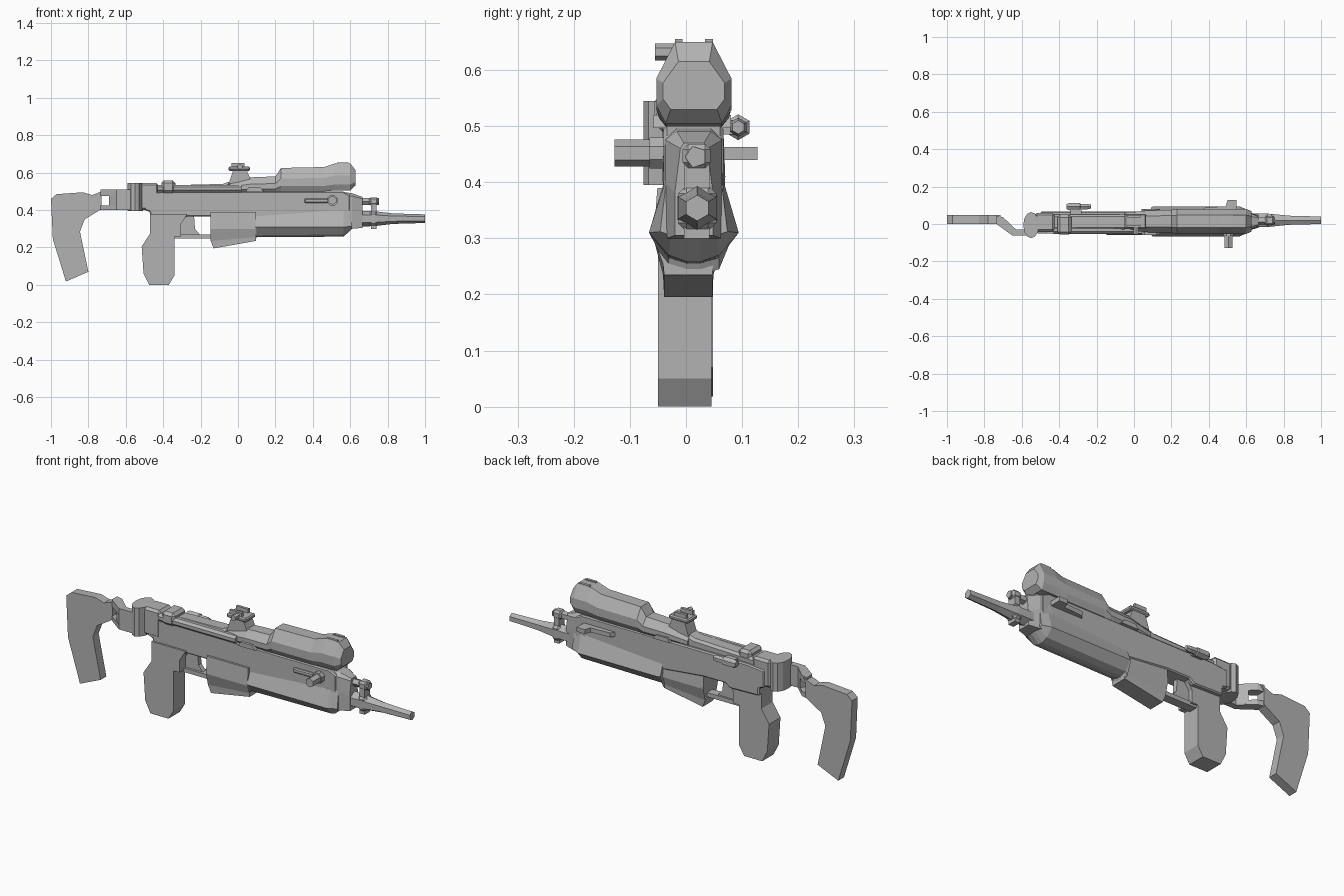
import bpy, bmesh, math
from mathutils import Vector

grey = bpy.data.materials.new("gunmetal_grey")
grey.diffuse_color = (0.45, 0.45, 0.45, 1)
CY = 0.014  # centre line of the receiver


def finish(name, bm, bevel=0):
    bmesh.ops.recalc_face_normals(bm, faces=bm.faces)
    me = bpy.data.meshes.new(name)
    bm.to_mesh(me)
    bm.free()
    me.materials.append(grey)
    ob = bpy.data.objects.new(name, me)
    bpy.context.collection.objects.link(ob)
    if bevel:
        m = ob.modifiers.new("chamfer", 'BEVEL')
        m.width, m.segments, m.limit_method = bevel, 1, 'ANGLE'
        m.angle_limit = math.radians(50)
    return ob


def loft(name, rings, bevel=0):
    """Skin a list of equal-length point rings and cap both ends."""
    bm = bmesh.new()
    vs = [[bm.verts.new(p) for p in r] for r in rings]
    n = len(vs[0])
    for a, b in zip(vs, vs[1:]):
        for i in range(n):
            j = (i + 1) % n
            bm.faces.new((a[i], a[j], b[j], b[i]))
    bm.faces.new(vs[0])
    bm.faces.new(vs[-1])
    return finish(name, bm, bevel)


def side_prism(name, prof, y0, y1, bevel=0):
    return loft(name, [[(x, y, z) for x, z in prof] for y in (y0, y1)], bevel)


def plan_prism(name, prof, z0, z1, bevel=0):
    return loft(name, [[(x, y, z) for x, y in prof] for z in (z0, z1)], bevel)


def box(name, x0, x1, y0, y1, z0, z1, bevel=0):
    return side_prism(name, [(x0, z0), (x1, z0), (x1, z1), (x0, z1)], y0, y1, bevel)


def tube(name, axis, stations, u, v, n=6):
    """Faceted rod along x or y; stations are (position, radius)."""
    rings = []
    for t, r in stations:
        ring = []
        for i in range(n):
            a = 2 * math.pi * (i + 0.5) / n
            p, q = u + r * math.cos(a), v + r * math.sin(a)
            ring.append((t, p, q) if axis == 'x' else (p, t, q))
        rings.append(ring)
    return loft(name, rings)


def mirrored(x, half):
    """Full ring at x from half-section (half width, z), mirrored at CY."""
    return [(x, CY + w, z) for w, z in half] + [(x, CY - w, z) for w, z in reversed(half)]


# Shoulder stock
side_prism("stock", [(-1, .46), (-.97, .485), (-.83, .495), (-.78, .48), (-.715, .505),
                     (-.73, .48), (-.73, .405), (-.82, .35), (-.845, .285), (-.80, .07),
                     (-.92, .018), (-.99, .245)], 0, .048)

# Cranked stock arms and folding hinge
crank = [(-.735, .045), (-.70, .036), (-.63, -.03), (-.57, -.03), (-.57, -.062),
         (-.65, -.062), (-.735, 0)]
plan_prism("stock_arm_top", crank, .475, .51)
plan_prism("stock_arm_bottom", crank, .40, .425)
plan_prism("stock_arm_joint", [(-.67, .008), (-.63, -.03), (-.57, -.03), (-.57, -.062),
                               (-.65, -.062), (-.69, -.025)], .405, .505)
plan_prism("hinge", [(-.55 + .042 * math.cos(i * math.pi / 6),
                      -.006 + .07 * math.sin(i * math.pi / 6)) for i in range(12)], .395, .545)
box("hinge_block", -.53, -.425, -.042, .06, .40, .545, .012)

# Receiver body
side_prism("receiver", [(-.50, .49), (-.50, .40), (-.47, .39), (-.47, .35), (-.30, .345),
                        (-.275, .365), (-.145, .365), (.09, .34), (.58, .34),
                        (.60, .36), (.60, .48), (.56, .50), (-.40, .50)],
           -.04, .067, .006)

# Pistol grip
side_prism("grip", [(-.47, .38), (-.47, .275), (-.515, .205), (-.505, .06), (-.475, 0),
                    (-.37, 0), (-.34, .05), (-.34, .26), (-.305, .26), (-.305, .325),
                    (-.27, .38)], -.05, .045)

# Trigger and guard
side_prism("trigger", [(-.305, .37), (-.305, .26), (-.25, .265), (-.205, .27), (-.23, .30),
                       (-.235, .37)], .0, .025)
box("trigger_guard", -.34, -.14, -.012, .035, .248, .27)

# Magazine housing: narrow base widening upward
mag = []
for zs, w in (((.195, .235), .043), ((.235, .255), .045), ((.30, .30), .062), ((.39, .39), .055)):
    xa = -.13 if zs[0] < .2 else -.146
    mag.append([(xa, CY - .01 - w, zs[0]), (.095, CY - .01 - w, zs[1]),
                (.095, CY - .01 + w, zs[1]), (xa, CY - .01 + w, zs[0])])
loft("magazine_housing", mag)

# Handguard with keel-shaped underside
loft("handguard", [
    mirrored(.09, [(.05, .37), (.072, .31), (.045, .245), (.012, .235)]),
    mirrored(.10, [(.052, .372), (.08, .31), (.045, .265), (.012, .255)]),
    mirrored(.565, [(.052, .405), (.08, .31), (.045, .27), (.012, .258)]),
    mirrored(.61, [(.048, .41), (.06, .312), (.04, .305), (.012, .30)])])

# Front block
loft("nose_block", [
    mirrored(.54, [(.03, .50), (.053, .485), (.056, .41), (.05, .31)]),
    mirrored(.61, [(.03, .49), (.05, .475), (.05, .40), (.048, .30)]),
    mirrored(.665, [(.018, .47), (.024, .46), (.034, .38), (.034, .305)])])

# Top cover
cover = []
for x, top, w, base in ((-.05, .55, .045, .49), (.07, .575, .058, .495), (.20, .58, .062, .495),
                        (.23, .625, .066, .50), (.46, .63, .067, .50), (.52, .65, .067, .505),
                        (.60, .65, .067, .505), (.627, .615, .055, .53)):
    h = top - base
    cover.append(mirrored(x, [(w * .5, top), (w, base + h * .55), (w, base + h * .22), (w * .75, base)]))
loft("top_cover", cover)

# Rear top rail, tube and collar
side_prism("top_rail", [(-.45, .48), (-.04, .48), (-.04, .555), (-.08, .54), (-.45, .53)],
           -.03, .052, .012)
tube("side_tube", 'x', [(-.43, .022), (.02, .022)], -.032, .515, 8)
box("tube_collar", -.41, -.335, -.056, .05, .49, .558, .014)
side_prism("ejection_hump", [(.04, .497), (.055, .52), (.12, .52), (.14, .497)], -.058, .08)

# Rear sight
side_prism("rear_sight_base", [(-.05, .54), (.07, .56), (.045, .615), (-.025, .615)],
           CY - .035, CY + .035)
box("rear_sight_plate", -.05, .065, CY - .04, CY + .04, .61, .632, .006)
for s in (-1, 1):
    y = CY + s * .027
    box("rear_sight_ear", -.035, .035, y - .007, y + .007, .625, .652)
    box("front_sight_ear", .53, .59, y - .007, y + .007, .64, .655)
tube("sight_knob", 'y', [(-.055, .015), (-.02, .015)], .01, .632)

# Cocking lever on the front side
box("lever_plate", .355, .50, -.052, -.03, .438, .462, .005)
tube("cocking_handle", 'y', [(-.127, .024), (-.03, .024)], .505, .452)
tube("handle_boss", 'y', [(-.065, .03), (-.03, .03)], .505, .452, 8)

# Matching catch on the back side
plan_prism("rear_side_catch", [(.36, .06), (.38, .088), (.49, .095), (.50, .127), (.548, .127),
                               (.548, .06)], .44, .463)
# Forward plunger on the back side
tube("plunger", 'x', [(-.36, .016), (-.345, .023), (-.29, .023), (-.285, .017), (-.25, .017), (-.23, .012)],
     .093, .498)
box("plunger_mount", -.34, -.28, .05, .09, .485, .51)

# Barrel, gas tube and front bracket
tube("barrel", 'x', [(.64, .042), (.73, .040), (.76, .036), (.83, .028), (1, .023)], .02, .354)
tube("gas_tube", 'x', [(.65, .02), (.755, .02)], .018, .445, 5)
box("front_bracket", .71, .74, -.004, .042, .30, .455)
box("bracket_cap", .70, .75, -.006, .044, .425, .468, .01)
box("bracket_collar", .70, .75, -.014, .054, .312, .395, .015)
